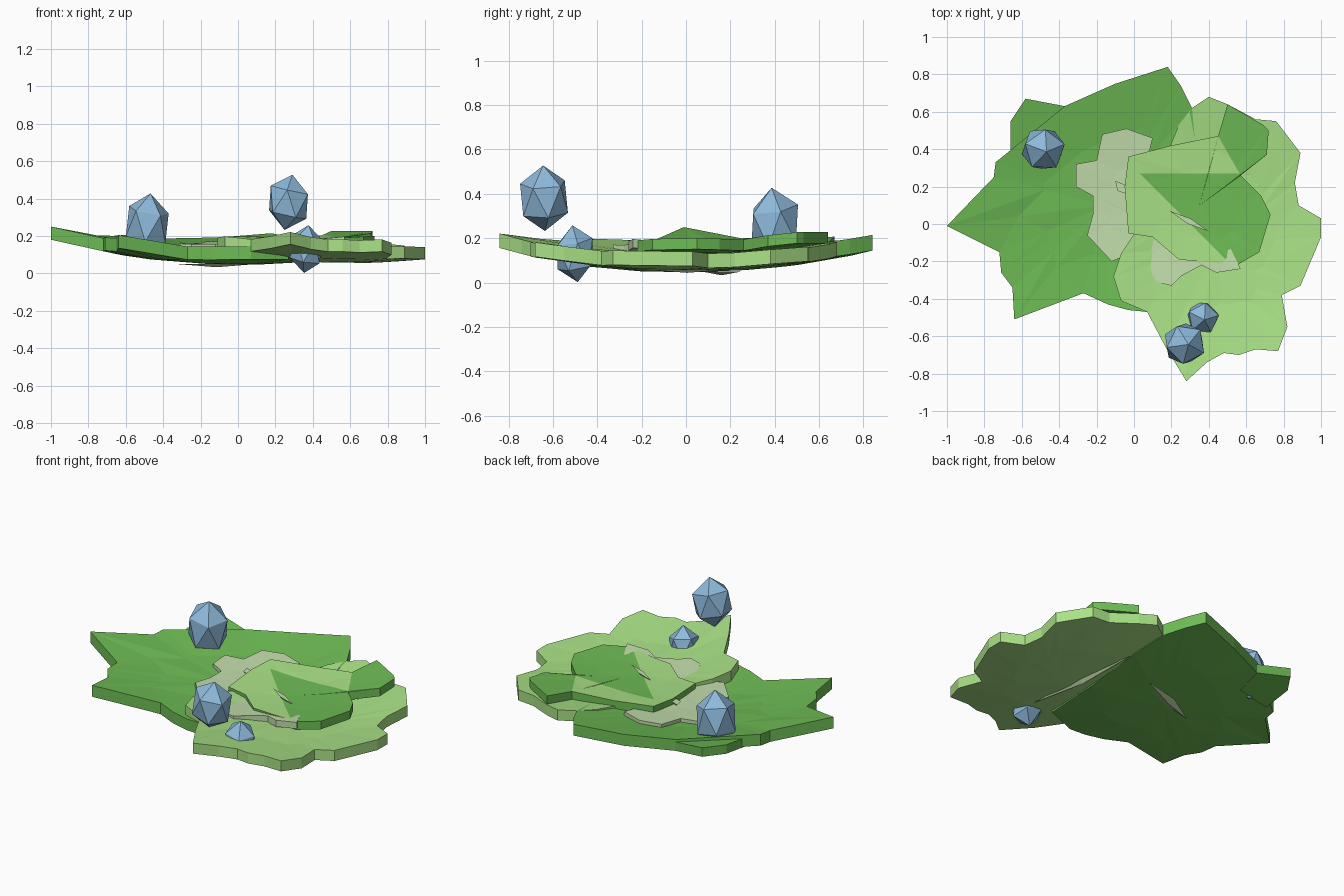
import bpy
import bmesh
from mathutils import Vector, Euler

default_cube = bpy.data.objects.get("Cube")
if default_cube:
    bpy.data.objects.remove(default_cube, do_unlink=True)


def make_material(name, colour):
    material = bpy.data.materials.new(name)
    material.use_nodes = True
    rgba = (*colour, 1)
    material.diffuse_color = rgba
    material.node_tree.nodes["Principled BSDF"].inputs["Base Color"].default_value = rgba
    return material


leaf_green = make_material("leaf green", (.155, .5, .09))
light_green = make_material("light green", (.4, .76, .24))
pale_green = make_material("pale green", (.54, .72, .41))
berry_blue = make_material("berry blue", (.27, .49, .71))


def add_object(name, bm, materials):
    bmesh.ops.recalc_face_normals(bm, faces=bm.faces[:])
    mesh = bpy.data.meshes.new(name)
    bm.to_mesh(mesh)
    bm.free()
    for material in materials:
        mesh.materials.append(material)
    obj = bpy.data.objects.new(name, mesh)
    bpy.context.collection.objects.link(obj)
    return obj


def bowl(centre, base, rise):
    """Height rule for a shallow dish around a centre."""
    middle = Vector(centre)
    return lambda x, y: base + rise * (Vector((x, y)) - middle).length_squared


def make_leaf(name, outline, centre, height, thickness, materials, cuts=(), paint=None):
    """Faceted slab: outline ring, inner ring and hub, on top and below."""
    bm = bmesh.new()
    hub_xy = Vector(centre)
    count = len(outline)
    rims = []
    for drop in (0, thickness):
        def vert(p):
            return bm.verts.new((p.x, p.y, height(p.x, p.y) - drop))
        outer = [vert(Vector(p)) for p in outline]
        inner = [vert(hub_xy.lerp(Vector(p), .55)) for p in outline]
        hub = vert(hub_xy)
        for i in range(count):
            j = (i + 1) % count
            bm.faces.new((outer[i], outer[j], inner[j]))
            bm.faces.new((outer[i], inner[j], inner[i]))
            bm.faces.new((inner[i], inner[j], hub))
        rims.append(outer)
    top, bottom = rims
    for i in range(count):
        j = (i + 1) % count
        bm.faces.new((top[i], bottom[i], bottom[j], top[j]))
    bmesh.ops.recalc_face_normals(bm, faces=bm.faces[:])
    for point, normal in cuts:
        geometry = bm.verts[:] + bm.edges[:] + bm.faces[:]
        bmesh.ops.bisect_plane(bm, geom=geometry, plane_co=point, plane_no=normal)
    if paint:
        for face in bm.faces:
            face.material_index = paint(face)
    return add_object(name, bm, materials)


# Broad green leaf that reaches out to the right and back
make_leaf("large_leaf",
          [(-1, -.01), (-.75, .25), (-.74, .33), (-.37, .63), (-.1, .75),
           (.18, .84), (.25, .74), (.31, .62), (.33, .4), (.31, 0),
           (.27, -.39), (.07, -.47), (-.03, -.46), (-.14, -.43), (-.27, -.37),
           (-.64, -.51), (-.65, -.34), (-.71, -.26), (-.72, -.15)],
          (-.15, .1), bowl((0, 0), .115, .135), .07, [leaf_green])

# Upturned lobe behind the broad leaf
make_leaf("back_lobe",
          [(-.66, .36), (-.66, .55), (-.58, .67), (-.37, .63), (-.4, .45)],
          (-.52, .52), lambda x, y: .172 + .14 * (y - x - 1), .055, [leaf_green])

# Light green leaf with a scalloped rim
make_leaf("light_leaf",
          [(.28, -.84), (.17, -.66), (.07, -.47), (-.07, -.41), (-.11, -.28),
           (-.07, -.16), (.1, .1), (.19, .41), (.24, .53), (.31, .62),
           (.4, .68), (.5, .64), (.65, .56), (.76, .55), (.89, .38),
           (.86, .22), (.88, .1), (1, .03), (1, -.07), (.89, -.33),
           (.79, -.38), (.82, -.55), (.77, -.68), (.65, -.67), (.56, -.7),
           (.48, -.69), (.39, -.74)],
          (.45, -.1), bowl((.6, 0), .12, .125), .065, [light_green])

# Thin pale leaf in the middle
make_leaf("pale_leaf",
          [(.57, -.24), (.44, -.26), (.36, -.22), (.25, -.28), (.2, -.33),
           (.12, -.31), (.07, -.22), (-.02, -.16), (-.12, -.2), (-.25, -.06),
           (-.22, .05), (-.22, .15), (-.31, .2), (-.31, .32), (-.2, .34),
           (-.17, .48), (-.04, .51), (.1, .46), (0, .4), (.1, .2), (.5, -.1)],
          (0, .05), bowl((-.05, .05), .15, .1), .04, [pale_green])


# Uppermost leaf, green with a light near corner and a light back strip
def light_patch(face):
    middle = face.calc_center_median()
    near_corner = middle.x + middle.y < .3
    back_strip = middle.y > .27 and 1.75 * middle.x + middle.y < 1.26
    return int(face.normal.z > .5 and (near_corner or back_strip))


make_leaf("upper_leaf",
          [(-.03, .36), (.2, .42), (.45, .47), (.5, .64), (.69, .53), (.72, .5),
           (.71, .37), (.57, .26), (.68, .15), (.73, .05), (.67, -.15),
           (.55, -.22), (.35, -.2), (.24, -.19), (.1, -.07), (-.03, -.05),
           (-.05, .2)],
          (.35, .1), bowl((.25, 0), .175, .11), .05, [leaf_green, light_green],
          [((.3, 0, 0), (1, 1, 0)), ((0, .27, 0), (0, 1, 0)),
           ((.45, .47, 0), (1.75, 1, 0))],
          light_patch)


# Pale slivers showing through the leaves
def make_sliver(name, start, end, width, depth):
    bm = bmesh.new()
    a, b = Vector(start), Vector(end)
    side = (b - a).cross(Vector((0, 0, 1))).normalized() * width
    middle = (a + b) / 2
    corners = [a, middle + side, b, middle - side]
    rim = [bm.verts.new(p) for p in corners]
    tip = bm.verts.new(middle - Vector((0, 0, depth)))
    bm.faces.new(rim)
    for i in range(len(rim)):
        bm.faces.new((rim[i], rim[i - 1], tip))
    add_object(name, bm, [pale_green])


make_sliver("lower_sliver", (.1, .25, .05), (-.33, .07, .05), .04, .017)
make_sliver("side_sliver", (.42, -.37, .073), (.34, .38, .075), .035, .03)
make_sliver("upper_sliver", (.19, .07, .188), (.4, -.04, .188), .016, .02)
make_sliver("stem_sliver", (-.1, .23, .175), (-.04, .16, .175), .025, .025)


# Faceted blue berries, taller than wide
def make_berry(name, centre, radius, half_height, turn):
    bm = bmesh.new()
    bmesh.ops.create_icosphere(bm, subdivisions=1, radius=1)
    rotation = Euler((.15, .1, turn)).to_matrix()
    for v in bm.verts:
        p = rotation @ v.co
        v.co = Vector(centre) + Vector((p.x * radius, p.y * radius, p.z * half_height))
    add_object(name, bm, [berry_blue])


make_berry("back_berry", (-.485, .4, .26), .125, .17, .3)
make_berry("front_berry", (.27, -.64, .38), .12, .15, .8)
make_berry("small_berry", (.365, -.5, .13), .095, .13, .2)
